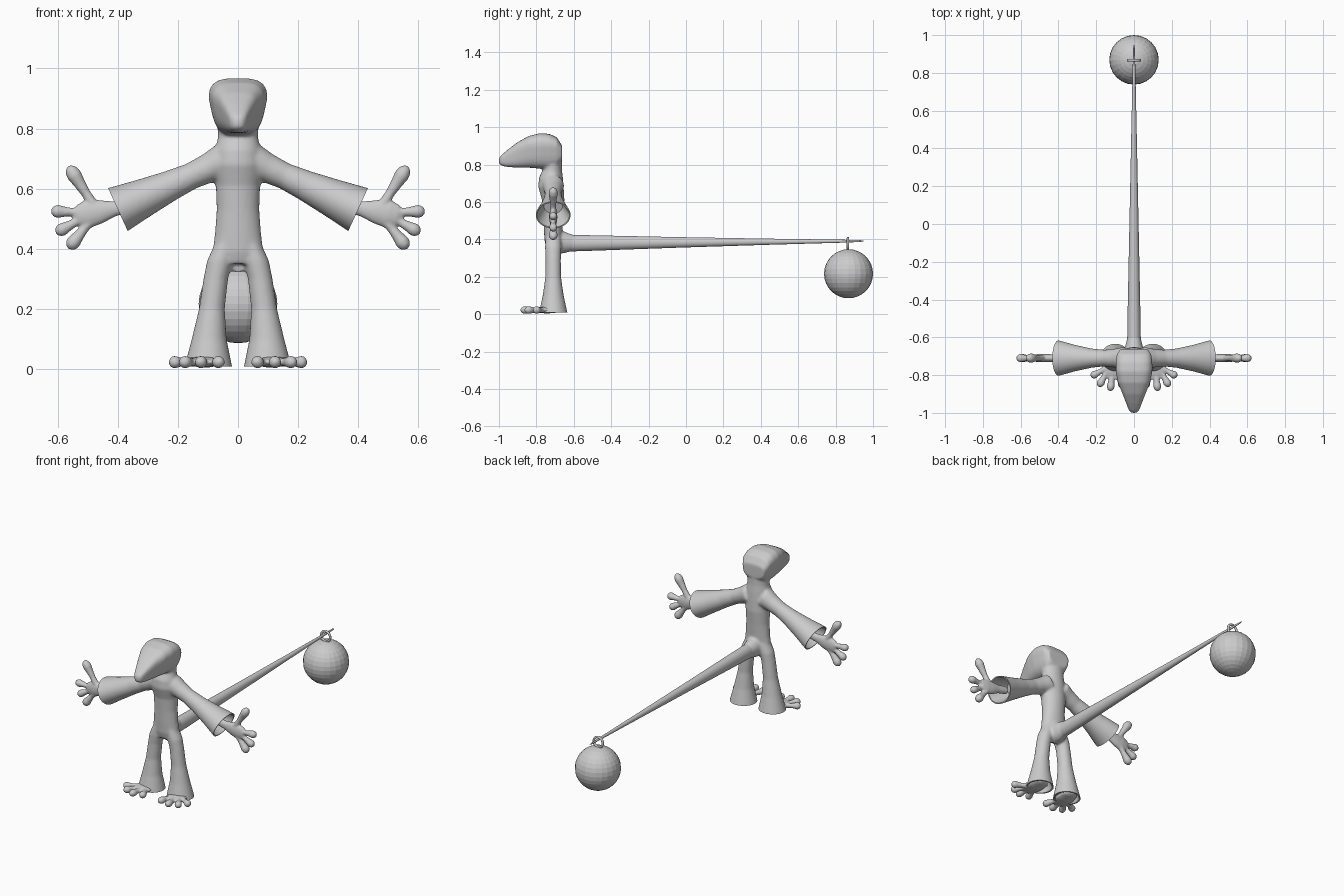
import bpy, bmesh, math
from mathutils import Vector as V

if "Cube" in bpy.data.objects:
    bpy.data.objects.remove(bpy.data.objects["Cube"])

X, Y, Z = V((1, 0, 0)), V((0, 1, 0)), V((0, 0, 1))
MID = -0.71  # depth of the body's centre plane

grey = bpy.data.materials.new("plain_grey")
grey.use_nodes = True
grey.diffuse_color = (0.6, 0.6, 0.6, 1)
grey.node_tree.nodes["Principled BSDF"].inputs["Base Color"].default_value = (0.6, 0.6, 0.6, 1)


def loft(bm, rings, power=2, n=28):
    """Closed skin through rings of (centre, half axis u, half axis v)."""
    loops = []
    for centre, u, v in rings:
        loop = []
        for i in range(n):
            a = math.tau * (i + 0.5) / n
            c, s = math.cos(a), math.sin(a)
            c = math.copysign(abs(c) ** (2 / power), c)
            s = math.copysign(abs(s) ** (2 / power), s)
            loop.append(bm.verts.new(V(centre) + u * c + v * s))
        loops.append(loop)
    for a, b in zip(loops, loops[1:]):
        for i in range(n):
            j = (i + 1) % n
            bm.faces.new((a[i], a[j], b[j], b[i]))
    bm.faces.new(loops[0][::-1])
    bm.faces.new(loops[-1])
    return [v for loop in loops for v in loop]


def limb(bm, start, end, profile, side=Y):
    """Straight tube; profile holds (fraction, radius along side, other radius)."""
    start, end = V(start), V(end)
    across = (end - start).normalized().cross(side)
    loft(bm, [(start.lerp(end, t), side * ru, across * rv) for t, ru, rv in profile])


def finish(name, bm, smooth=True):
    bmesh.ops.recalc_face_normals(bm, faces=bm.faces[:])
    mesh = bpy.data.meshes.new(name)
    bm.to_mesh(mesh)
    bm.free()
    mesh.materials.append(grey)
    ob = bpy.data.objects.new(name, mesh)
    bpy.context.collection.objects.link(ob)
    if smooth:
        shade(ob)
    return ob


def activate(ob):
    bpy.ops.object.select_all(action="DESELECT")
    ob.select_set(True)
    bpy.context.view_layer.objects.active = ob


def shade(ob):
    activate(ob)
    bpy.ops.object.shade_smooth_by_angle(angle=math.radians(45))


def fuse(ob, voxel, repeats, cutter=None):
    """Blend overlapping shells into one skin, then trim it."""
    activate(ob)
    remesh = ob.modifiers.new("blend", "REMESH")
    remesh.mode, remesh.voxel_size = "VOXEL", voxel
    soft = ob.modifiers.new("soften", "SMOOTH")
    soft.factor, soft.iterations = 0.5, repeats
    if cutter:
        cut = ob.modifiers.new("trim", "BOOLEAN")
        cut.operation, cut.object, cut.solver = "DIFFERENCE", cutter, "EXACT"
    for m in list(ob.modifiers):
        bpy.ops.object.modifier_apply(modifier=m.name)
    ob.data.materials.clear()
    ob.data.materials.append(grey)
    ob.data.polygons.foreach_set("material_index", [0] * len(ob.data.polygons))
    shade(ob)


body, trim = bmesh.new(), bmesh.new()

# Torso and neck: height, depth position, half width, half depth
loft(body, [((0, y, z), X * rx, Y * ry) for z, y, rx, ry in [
    (0.35, MID, 0.07, 0.035), (0.39, MID, 0.085, 0.046), (0.45, MID, 0.077, 0.05),
    (0.53, MID, 0.071, 0.054), (0.61, MID, 0.074, 0.06), (0.68, -0.722, 0.084, 0.068),
    (0.73, -0.722, 0.076, 0.064), (0.77, -0.715, 0.067, 0.052), (0.85, -0.715, 0.07, 0.05)]])

# Head: depth position, underside, crown, half width; the brow is wider than the jaw
head = loft(body, [((0, y, (lo + hi) / 2), X * w, Z * (hi - lo) / 2) for y, lo, hi, w in [
    (-1.0, 0.805, 0.835, 0.018), (-0.985, 0.793, 0.852, 0.034), (-0.95, 0.786, 0.882, 0.048),
    (-0.9, 0.784, 0.92, 0.066), (-0.84, 0.783, 0.953, 0.088), (-0.78, 0.778, 0.968, 0.1),
    (-0.73, 0.775, 0.964, 0.1), (-0.69, 0.785, 0.945, 0.095), (-0.662, 0.82, 0.9, 0.08)]], 3.4)
for v in head:
    v.co.x *= 0.72 + 0.28 * min(1, max(0, (v.co.z - 0.78) / 0.13))

# Tail root, blended into the hips
limb(body, (0, -0.7, 0.385), (0, -0.54, 0.378),
     [(0, 0.06, 0.065), (0.3, 0.048, 0.058), (0.6, 0.036, 0.043), (1, 0.025, 0.03)], X)

for s in (-1, 1):
    # Flared trouser leg
    loft(body, [((s * x, MID, z), X * rx, Y * ry) for z, x, rx, ry in [
        (-0.03, 0.102, 0.088, 0.083), (0.01, 0.099, 0.079, 0.076), (0.1, 0.096, 0.058, 0.056),
        (0.2, 0.087, 0.043, 0.042), (0.3, 0.074, 0.041, 0.041), (0.36, 0.06, 0.043, 0.044),
        (0.42, 0.04, 0.035, 0.04)]])
    loft(trim, [((s * 0.1, MID, z), X * r, Y * r) for z, r in [
        (0.1, 0.035), (0.008, 0.07), (0.0079, 0.097), (-0.1, 0.097)]])
    # Flared sleeve
    shoulder, cuff = V((s * 0.05, MID, 0.69)), V((s * 0.4, MID, 0.53))
    limb(body, shoulder, cuff, [
        (0, 0.06, 0.06), (0.14, 0.05, 0.049), (0.3, 0.044, 0.044), (0.5, 0.051, 0.051),
        (0.75, 0.07, 0.064), (1, 0.094, 0.079), (1.1, 0.1, 0.085)])
    limb(trim, shoulder, cuff, [
        (0.7, 0.05, 0.045), (1, 0.087, 0.072), (1.0003, 0.2, 0.2), (1.5, 0.2, 0.2)])

trim_ob = finish("cuff_cutter", trim, False)
trim_ob.hide_render = True
fuse(finish("body", body), 0.007, 6, trim_ob)
bpy.data.objects.remove(trim_ob)

# Hands and feet: each digit is slim at its root with a bulbous tip
BULB = [(0, 0.75, 0.75), (0.35, 0.62, 0.62), (0.6, 0.8, 0.8), (0.78, 1, 1),
        (0.9, 0.85, 0.85), (0.97, 0.5, 0.5), (1, 0.15, 0.15)]


def digit(bm, root, tip, r, side):
    limb(bm, root, tip, [(t, a * r, b * r) for t, a, b in BULB], side)


hands, feet = bmesh.new(), bmesh.new()
for s in (-1, 1):
    limb(hands, (s * 0.35, MID, 0.545), (s * 0.55, MID, 0.505), [
        (0, 0.018, 0.022), (0.3, 0.018, 0.025), (0.55, 0.022, 0.04), (0.75, 0.022, 0.047),
        (0.9, 0.018, 0.038), (1, 0.008, 0.015)])
    for root, tip, r in [
            ((0.475, 0.535), (0.565, 0.675), 0.025), ((0.515, 0.52), (0.623, 0.525), 0.022),
            ((0.51, 0.505), (0.607, 0.452), 0.022), ((0.485, 0.5), (0.565, 0.4), 0.024)]:
        digit(hands, (s * root[0], MID, root[1]), (s * tip[0], MID, tip[1]), r, Y)
    limb(feet, (s * 0.1, -0.66, 0.025), (s * 0.122, -0.82, 0.022), [
        (0, 0.008, 0.02), (0.15, 0.016, 0.045), (0.5, 0.02, 0.056), (0.8, 0.016, 0.055),
        (1, 0.008, 0.035)], Z)
    for x0, x1, y1 in [(0.15, 0.228, -0.808), (0.135, 0.187, -0.862),
                       (0.113, 0.126, -0.885), (0.09, 0.058, -0.87)]:
        digit(feet, (s * x0, -0.765, 0.022), (s * x1, y1, 0.022), 0.021, Z)
fuse(finish("hands", hands), 0.005, 3)
fuse(finish("feet", feet), 0.005, 3)

# Long tapering tail
tail = bmesh.new()
limb(tail, (0, -0.68, 0.379), (0, 0.95, 0.391), [
    (0, 0.037, 0.046), (0.1, 0.035, 0.042), (0.4, 0.025, 0.028), (0.7, 0.015, 0.016),
    (0.93, 0.007, 0.008), (0.99, 0.004, 0.005), (1, 0.001, 0.001)], X)
finish("tail", tail)

# Ball hanging from a ring on the tail
bpy.ops.mesh.primitive_uv_sphere_add(segments=24, ring_count=16, radius=0.131,
                                     location=(0, 0.869, 0.216))
ball = bpy.context.object
ball.name = "hanging_ball"
ball.data.materials.append(grey)
bpy.ops.mesh.primitive_torus_add(major_radius=0.031, minor_radius=0.007, major_segments=28,
                                 minor_segments=10, location=(0, 0.866, 0.375),
                                 rotation=(math.pi / 2, 0, 0))
ring = bpy.context.object
ring.name = "hanging_ring"
ring.data.materials.append(grey)
shade(ring)
